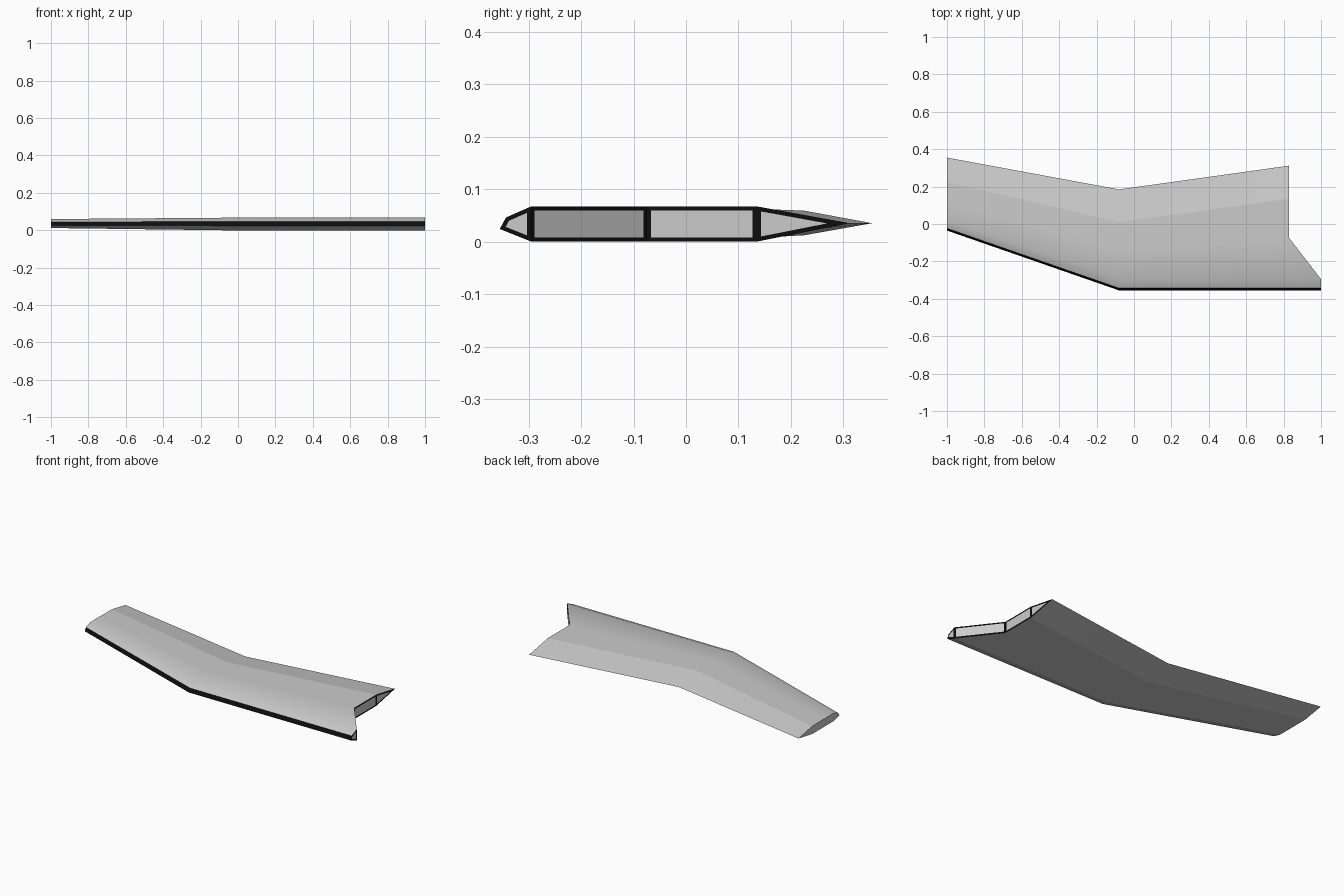
import bpy, bmesh

if "Cube" in bpy.data.objects:
    bpy.data.objects.remove(bpy.data.objects["Cube"])


def material(name, rgb):
    m = bpy.data.materials.new(name)
    m.diffuse_color = (*rgb, 1)
    m.use_nodes = True
    m.node_tree.nodes["Principled BSDF"].inputs["Base Color"].default_value = m.diffuse_color
    return m


grey = material("panel grey", (0.6, 0.6, 0.6))
black = material("edge black", (0.004, 0.004, 0.004))


def station(x, x_cut, nose, shoulder, mid, ridge, tail, z):
    """Closed wing section; z = (bottom, nose low, nose high, ridge low, ridge high, top)."""
    bot, nlo, nhi, rlo, rhi, top = z
    return [(x, nose, nlo), (x, nose + 0.012, nhi),
            (x, shoulder, top), (x_cut, mid, top), (x_cut, ridge, rhi),
            (x_cut, tail, 0.035),
            (x_cut, ridge, rlo), (x_cut, mid, bot), (x, shoulder, bot)]


thick = (0.0, 0.024, 0.046, 0.0, 0.067, 0.067)
thin = (0.012, 0.026, 0.045, 0.012, 0.059, 0.060)
sections = [
    station(-1.0, -1.0, -0.035, 0.015, 0.12, 0.225, 0.355, thin),
    station(-0.08, -0.08, -0.355, -0.295, -0.14, 0.01, 0.185, thick),
    station(1.0, 0.83, -0.355, -0.295, -0.075, 0.135, 0.312, thick),
]

bm = bmesh.new()
rings = [[bm.verts.new(p) for p in s] for s in sections]
n = len(rings[0])

# skin between the sections, black strip along the nose
for a, b in zip(rings, rings[1:]):
    for i in range(n):
        j = (i + 1) % n
        f = bm.faces.new((a[i], a[j], b[j], b[i]))
        f.smooth = True
        f.material_index = 1 if i == 0 else 0

# creases along nose, ridges and tail
for a, b in zip(rings, rings[1:]):
    for i in (0, 1, 4, 5, 6, 8):
        bm.edges.get((a[i], b[i])).smooth = False

# end caps, split at shoulder, notch and ridge
caps = []
for r in (rings[0], rings[-1]):
    for ids in ((0, 1, 2, 8), (2, 3, 7, 8), (3, 4, 6, 7), (4, 5, 6)):
        caps.append(bm.faces.new([r[i] for i in ids]))
bmesh.ops.recalc_face_normals(bm, faces=bm.faces)
for f in caps:
    f.smooth = False
    for e in f.edges:
        e.smooth = False

# dark borders on the root panels
rim = bmesh.ops.inset_individual(bm, faces=caps[4:], thickness=0.008, use_even_offset=True)
for f in rim["faces"]:
    f.material_index = 1
    f.smooth = False

mesh = bpy.data.meshes.new("wing")
bm.to_mesh(mesh)
bm.free()
mesh.materials.append(grey)
mesh.materials.append(black)
bpy.context.collection.objects.link(bpy.data.objects.new("wing", mesh))
